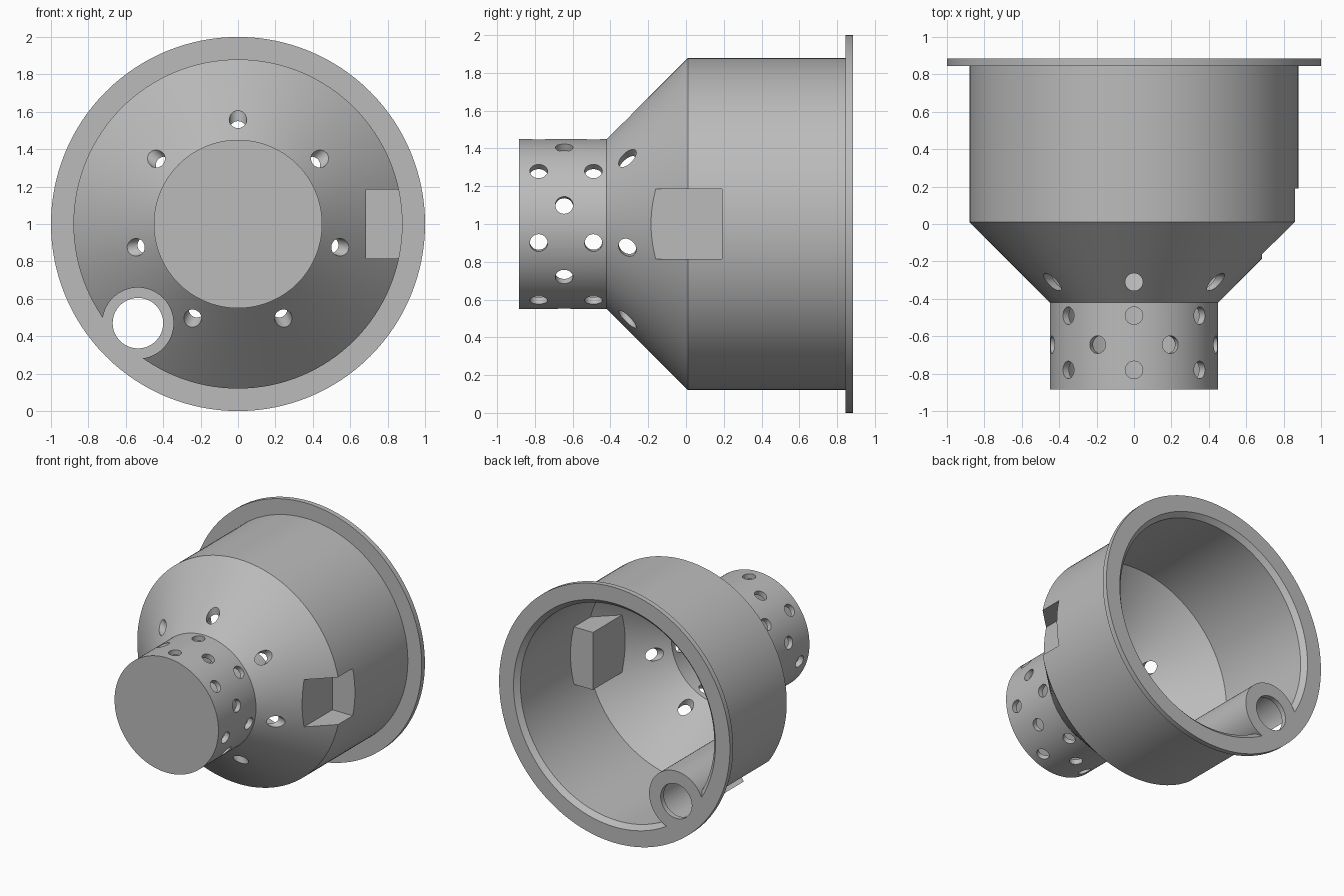
import bpy, bmesh, math
from mathutils import Matrix, Vector

cube = bpy.data.objects.get("Cube")
if cube:
    bpy.data.objects.remove(cube, do_unlink=True)

CENTER = Vector((0, 0, 1))
WALL = 0.04
SEGS = 128

grey = bpy.data.materials.new("plain grey")
grey.use_nodes = True
colour = (0.5, 0.5, 0.5, 1)
grey.diffuse_color = colour
grey.node_tree.nodes["Principled BSDF"].inputs["Base Color"].default_value = colour


def finish(name, bm):
    bmesh.ops.recalc_face_normals(bm, faces=bm.faces)
    mesh = bpy.data.meshes.new(name)
    bm.to_mesh(mesh)
    bm.free()
    mesh.materials.append(grey)
    obj = bpy.data.objects.new(name, mesh)
    bpy.context.collection.objects.link(obj)
    return obj


def revolve(name, profile):
    """Closed solid turned around the y axis from (y, radius) points."""
    bm = bmesh.new()
    rings = []
    for y, r in profile:
        angles = [math.tau * i / SEGS for i in range(SEGS)]
        rings.append([bm.verts.new(CENTER + Vector((r * math.cos(a), y, r * math.sin(a))))
                      for a in angles])
    for a, b in zip(rings, rings[1:]):
        for i in range(SEGS):
            j = (i + 1) % SEGS
            bm.faces.new((a[i], a[j], b[j], b[i]))
    bm.faces.new(rings[0])
    bm.faces.new(rings[-1])
    return finish(name, bm)


def add_rod(bm, start, end, radius, segs):
    axis = end - start
    turn = axis.to_track_quat('Z', 'Y').to_matrix().to_4x4()
    bmesh.ops.create_cone(bm, cap_ends=True, segments=segs, radius1=radius, radius2=radius,
                          depth=axis.length,
                          matrix=Matrix.Translation((start + end) / 2) @ turn)


def rod(name, x, z, y0, y1, radius):
    bm = bmesh.new()
    add_rod(bm, Vector((x, y0, z)), Vector((x, y1, z)), radius, 64)
    return finish(name, bm)


def box(name, low, high):
    bm = bmesh.new()
    low, high = Vector(low), Vector(high)
    bmesh.ops.create_cube(bm, size=1, matrix=Matrix.Translation((low + high) / 2)
                          @ Matrix.Diagonal((high - low).to_4d()))
    return finish(name, bm)


def cut(target, cutter):
    cutter.hide_render = True
    mod = target.modifiers.new("cut", 'BOOLEAN')
    mod.operation = 'DIFFERENCE'
    mod.solver = 'EXACT'
    mod.object = cutter
    bpy.context.view_layer.objects.active = target
    bpy.ops.object.modifier_apply(modifier=mod.name)
    bpy.data.objects.remove(cutter, do_unlink=True)


# Outer body: closed nozzle, cone, drum and flange
housing = revolve("funnel_housing", [(-0.885, 0.45), (-0.42, 0.45), (0.01, 0.88),
                                     (0.845, 0.88), (0.845, 1.0), (0.885, 1.0)])

# Hollow inside with a bevelled mouth
cavity = revolve("cavity", [(-0.845, 0.41), (-0.403, 0.41), (0.027, 0.84),
                            (0.85, 0.84), (0.895, 0.885)])

# Tube channel and side pocket keep their own walls inside the hollow
TX, TZ = -0.535, 0.47
PX, PY, PZ = 0.685, 0.19, 0.185
cut(cavity, rod("tube_wall", TX, TZ, -1, 1, 0.19 + WALL + 0.005))
cut(cavity, box("pocket_wall", (PX - WALL, -1, 1 - PZ - WALL), (1.2, PY + WALL, 1 + PZ + WALL)))
cut(housing, cavity)

# Channel along the body, through hole in the flange, open side pocket
cut(housing, rod("channel", TX, TZ, -0.7, 0.845, 0.19))
cut(housing, rod("flange_hole", TX, TZ, 0.6, 1, 0.135))
cut(housing, box("pocket", (PX, -0.7, 1 - PZ), (1.2, PY, 1 + PZ)))

# Rings of seven radial drain holes on the cone and the nozzle
holes = bmesh.new()
step = math.tau / 7
for y, shift in ((-0.31, 0), (-0.49, 0), (-0.645, step / 2), (-0.78, 0)):
    for k in range(7):
        a = math.pi / 2 + shift + k * step
        out = Vector((math.cos(a), 0, math.sin(a)))
        base = CENTER + Vector((0, y, 0))
        add_rod(holes, base + out * 0.3, base + out * 0.66, 0.047, 24)
cut(housing, finish("drain_holes", holes))

# Smooth round walls, crisp edges
bpy.ops.object.select_all(action='DESELECT')
housing.select_set(True)
bpy.context.view_layer.objects.active = housing
bpy.ops.object.shade_smooth_by_angle(angle=math.radians(30))
